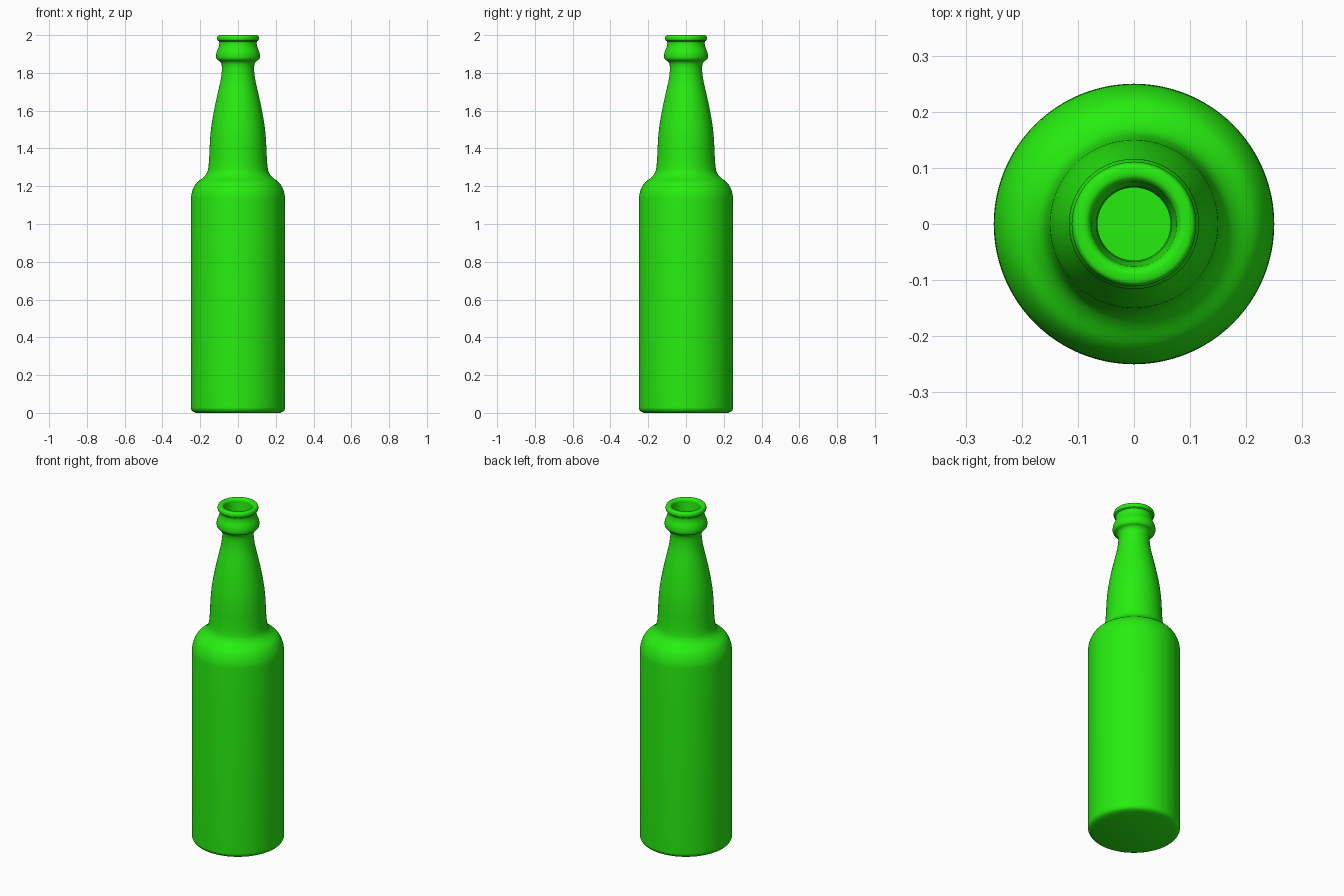
import bpy, bmesh, math
from mathutils import Vector

if "Cube" in bpy.data.objects:
    bpy.data.objects.remove(bpy.data.objects["Cube"])

SEGMENTS = 96


def smooth_path(points, steps=4):
    """Catmull-Rom curve through (radius, height) points."""
    p = [Vector(q) for q in points]
    p = [2 * p[0] - p[1]] + p + [2 * p[-1] - p[-2]]
    out = []
    for a, b, c, d in zip(p, p[1:], p[2:], p[3:]):
        for i in range(steps):
            t = i / steps
            out.append(0.5 * (2 * b + (c - a) * t + (2 * a - 5 * b + 4 * c - d) * t * t
                              + (3 * b - a - 3 * c + d) * t ** 3))
    return [(v.x, v.y) for v in out] + [tuple(points[-1])]


def lathe(name, profile, color):
    """Revolve a profile around z; its ends lie on the axis."""
    bm = bmesh.new()
    verts = [bm.verts.new((r, 0, z)) for r, z in profile]
    edges = [bm.edges.new(pair) for pair in zip(verts, verts[1:])]
    bmesh.ops.spin(bm, geom=verts + edges, axis=(0, 0, 1), cent=(0, 0, 0),
                   angle=math.tau, steps=SEGMENTS)
    bmesh.ops.remove_doubles(bm, verts=bm.verts, dist=1e-5)
    bmesh.ops.recalc_face_normals(bm, faces=bm.faces)
    mesh = bpy.data.meshes.new(name)
    bm.to_mesh(mesh)
    bm.free()
    obj = bpy.data.objects.new(name, mesh)
    bpy.context.collection.objects.link(obj)
    mat = bpy.data.materials.new("green_glass")
    mat.diffuse_color = color
    mat.use_nodes = True
    mat.node_tree.nodes["Principled BSDF"].inputs["Base Color"].default_value = mat.diffuse_color
    mesh.materials.append(mat)
    bpy.context.view_layer.objects.active = obj
    obj.select_set(True)
    bpy.ops.object.shade_smooth_by_angle(angle=math.radians(35))
    return obj


# Base with a rounded heel
base = [(0, 0)] + smooth_path([(0.222, 0), (0.240, 0.008), (0.249, 0.022), (0.25, 0.04)])

# Shoulder and tapering neck
neck = smooth_path([(0.25, 1.12), (0.247, 1.155), (0.236, 1.19), (0.217, 1.22),
                    (0.185, 1.245), (0.166, 1.268), (0.157, 1.30), (0.152, 1.36),
                    (0.149, 1.43), (0.142, 1.51), (0.127, 1.60), (0.108, 1.69),
                    (0.092, 1.76), (0.085, 1.82), (0.088, 1.85)])

# Collar ring and lip
collar = smooth_path([(0.097, 1.862), (0.110, 1.87), (0.116, 1.885), (0.113, 1.91),
                      (0.103, 1.935), (0.099, 1.955), (0.101, 1.967)])
lip = smooth_path([(0.108, 1.972), (0.111, 1.983), (0.107, 1.996), (0.098, 2.0),
                   (0.085, 1.999), (0.077, 1.99), (0.075, 1.975)])

# Hollow inside, following the outer wall down to the floor
inside = [(0.072, 1.95), (0.067, 1.90)]
inside += [(r - 0.02, z - 0.01) for r, z in reversed(neck)]
inside += [(0.23, 0.06), (0.215, 0.03), (0, 0.03)]

lathe("bottle", base + neck + collar + lip + inside, (0.02, 0.85, 0.005, 1))
